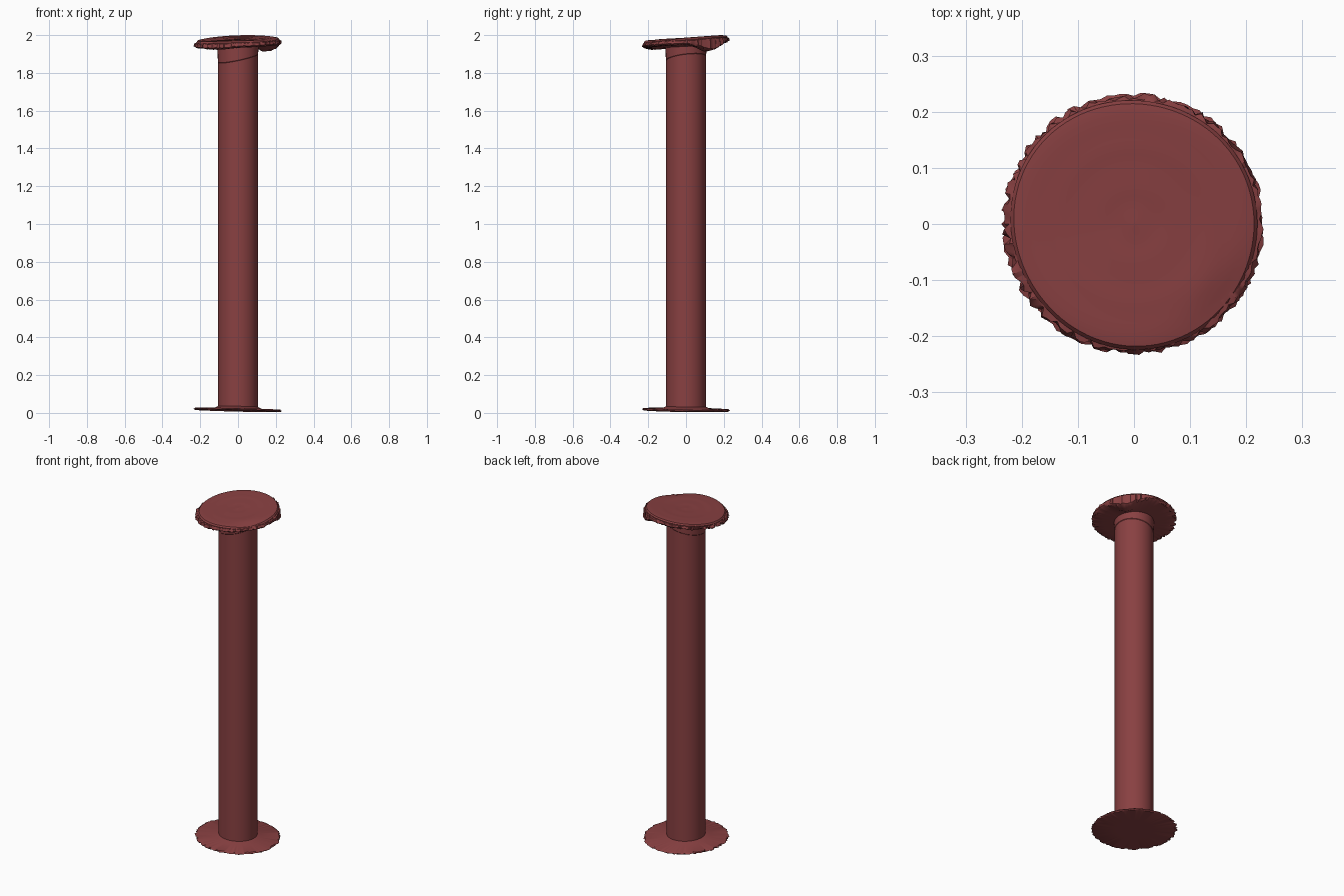
import bpy, bmesh, math, random

random.seed(4)
old = bpy.data.objects.get("Cube")
if old:
    bpy.data.objects.remove(old, do_unlink=True)

# One dark red for every part
red = bpy.data.materials.new("dark_red")
red.use_nodes = True
colour = (0.25, 0.052, 0.054, 1)
red.diffuse_color = colour
red.node_tree.nodes["Principled BSDF"].inputs["Base Color"].default_value = colour


def lathe(name, profile, sides, warp):
    """Turn (radius, height) points around z; warp bends each point."""
    bm = bmesh.new()
    rings = []
    for i, (r, z) in enumerate(profile):
        ring = []
        for k in range(sides):
            a = math.tau * k / sides
            ring.append(bm.verts.new(warp(r, z, a, i)))
        rings.append(ring)
    for low, high in zip(rings, rings[1:]):
        for k in range(sides):
            n = (k + 1) % sides
            bm.faces.new((low[k], low[n], high[n], high[k]))
    bm.faces.new(rings[0][::-1])
    bm.faces.new(rings[-1])
    mesh = bpy.data.meshes.new(name)
    bm.to_mesh(mesh)
    bm.free()
    mesh.materials.append(red)
    obj = bpy.data.objects.new(name, mesh)
    bpy.context.collection.objects.link(obj)
    bpy.ops.object.select_all(action="DESELECT")
    obj.select_set(True)
    bpy.context.view_layer.objects.active = obj
    bpy.ops.object.shade_smooth_by_angle(angle=math.radians(35))
    return obj


def place(r, z, a):
    return r * math.cos(a), r * math.sin(a), z


def fray(a):
    """Ragged edge, rougher on the -x side and the front and back tips."""
    rough = 0.005 + 0.004 * max(0, -math.cos(a))
    return random.uniform(-rough, rough)


def top_tilt(r, a):
    """Height change of the tilted, slightly rippled top."""
    x, y = r * math.cos(a), r * math.sin(a)
    return 0.035 * x + 0.065 * y - 0.003 * math.cos(2 * a) * r / 0.2


def bump(a, centre, width):
    d = (a - centre + math.pi) % math.tau - math.pi
    return math.exp(-(d / width) ** 2)


# Straight round column
lathe("column", [(0.105, 0.015), (0.105, 1.0), (0.105, 1.95)], 64,
      lambda r, z, a, i: place(r, z, a))


# Close-fitting sleeve with a slanted lower edge
def sleeve_warp(r, z, a, i):
    if i < 2:
        z += 0.022 * math.cos(a) + 0.012 * math.sin(a)
    return place(r, z, a)


lathe("neck_sleeve", [(0.104, 1.875), (0.107, 1.879), (0.108, 1.945)], 64, sleeve_warp)


# Thin ragged foot, dipping slightly towards +x and +y
def foot_warp(r, z, a, i):
    if r > 0.2:
        r += fray(a)
    x, y, z = place(r, z, a)
    return x, y, z - 0.025 * x - 0.015 * y


lathe("foot_disc", [(0.1, 0.010), (0.222, 0.010), (0.23, 0.016), (0.222, 0.022),
                    (0.125, 0.024), (0.106, 0.034)], 120, foot_warp)


# Frayed skirt under the cap, sagging in a fold at the +x back corner
def skirt_warp(r, z, a, i):
    wide = r > 0.15
    if r > 0.2:
        r += fray(a)
        z += random.uniform(-0.003, 0.003)
    z += top_tilt(r, a)
    if wide and i < 4:
        z -= 0.042 * bump(a, math.radians(38), 0.38)
        z -= 0.008 * bump(a, math.radians(240), 0.5)
    return place(r, z, a)


lathe("cap_skirt", [(0.104, 1.938), (0.17, 1.944), (0.217, 1.947), (0.229, 1.955),
                    (0.226, 1.967), (0.208, 1.972)], 160, skirt_warp)


# Smooth round cap with faint concentric ripples and rounded rim
def cap_warp(r, z, a, i):
    edge = r / 0.2
    r *= 1 + 0.012 * math.cos(2 * a + 2) + 0.008 * math.sin(3 * a)
    z += top_tilt(r, a)
    z -= 0.008 * edge * bump(a, math.radians(-40), 0.4) if r > 0.18 else 0
    return place(r, z, a)


rippled = [(r, 1.983 + 0.0012 * math.cos(r * 90))
           for r in (0.195, 0.175, 0.15, 0.125, 0.1, 0.075, 0.05, 0.025, 0.005)]
lathe("top_cap", [(0.2, 1.955), (0.219, 1.962), (0.221, 1.972), (0.215, 1.980)]
      + rippled, 96, cap_warp)
